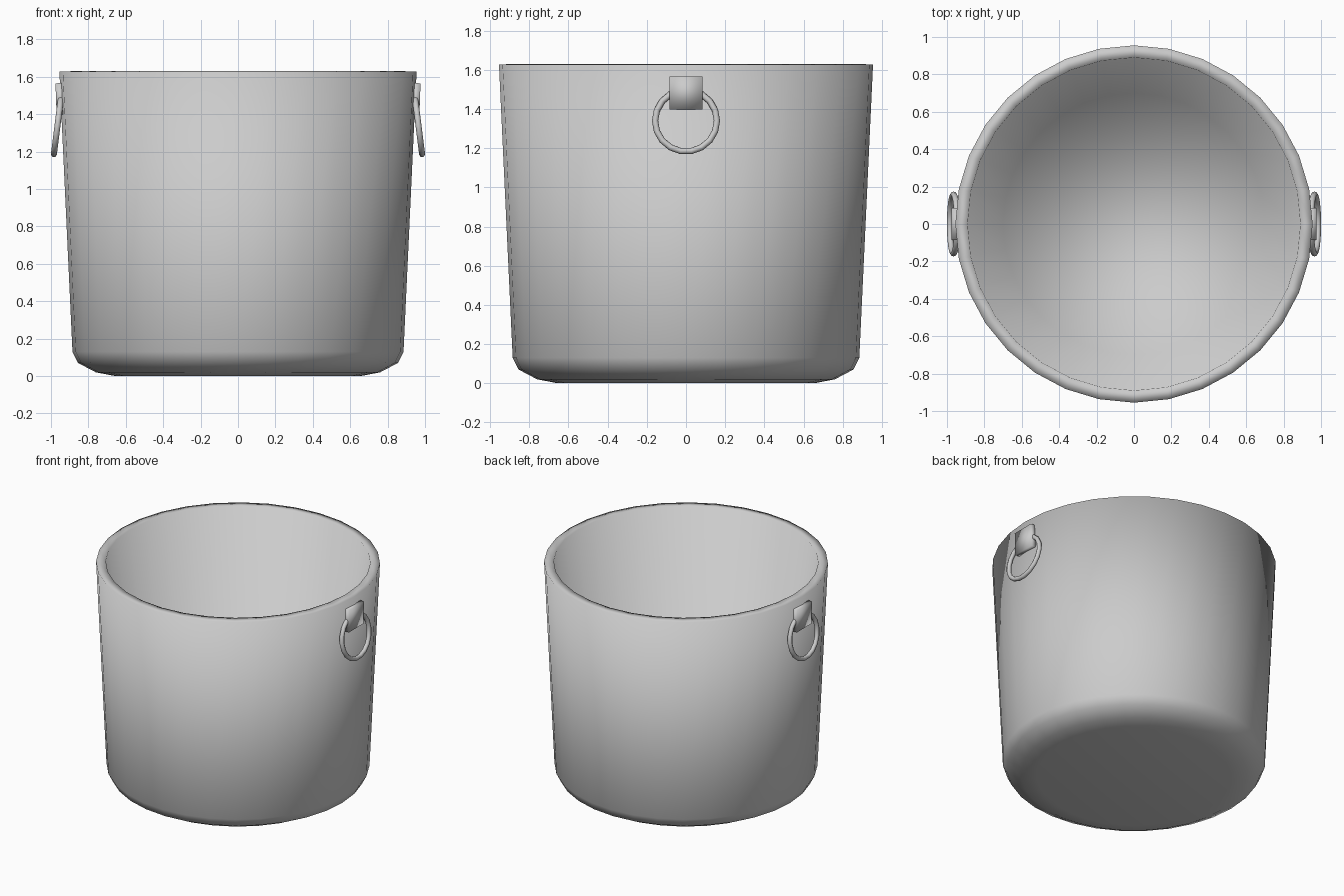
import bpy, bmesh, math
from mathutils import Matrix, Vector

if "Cube" in bpy.data.objects:
    bpy.data.objects.remove(bpy.data.objects["Cube"])


def add_object(name, bm):
    bmesh.ops.recalc_face_normals(bm, faces=bm.faces)
    mesh = bpy.data.meshes.new(name)
    bm.to_mesh(mesh)
    bm.free()
    obj = bpy.data.objects.new(name, mesh)
    bpy.context.collection.objects.link(obj)
    for p in mesh.polygons:
        p.use_smooth = True
    return obj


def lathe(name, profile, sides):
    bm = bmesh.new()
    rings = []
    for r, z in profile:
        rings.append([bm.verts.new((r * math.cos(2 * math.pi * i / sides),
                                    r * math.sin(2 * math.pi * i / sides), z))
                      for i in range(sides)])
    for a, b in zip(rings, rings[1:]):
        for i in range(sides):
            j = (i + 1) % sides
            bm.faces.new((a[i], a[j], b[j], b[i]))
    bm.faces.new(rings[0])
    bm.faces.new(rings[-1])
    return add_object(name, bm)


def torus(name, centre, major, minor, tilt, sides=18, tube=8):
    # ring lies in the YZ plane, then leans outward at the bottom
    bm = bmesh.new()
    grid = []
    for i in range(sides):
        a = 2 * math.pi * (i + 0.5) / sides
        row = []
        for k in range(tube):
            b = 2 * math.pi * k / tube
            r = major + minor * math.cos(b)
            row.append(bm.verts.new((minor * math.sin(b), r * math.sin(a), r * math.cos(a))))
        grid.append(row)
    for i in range(sides):
        for k in range(tube):
            n, m = (i + 1) % sides, (k + 1) % tube
            bm.faces.new((grid[i][k], grid[n][k], grid[n][m], grid[i][m]))
    bm.transform(Matrix.Translation(Vector(centre)) @ Matrix.Rotation(tilt, 4, 'Y'))
    return add_object(name, bm)


# Bucket shell: outside from base to rim, then inside down to the floor
lathe("bucket", [(0.655, 0.0), (0.76, 0.02), (0.855, 0.07), (0.885, 0.13),
                 (0.955, 1.627), (0.89, 1.63), (0.70, 0.10)], 32)

# Handle plates and hanging rings on both sides
for side, label in ((1, "right"), (-1, "left")):
    bm = bmesh.new()
    bmesh.ops.create_cube(bm, size=1)
    bm.transform(Matrix.Translation((side * 0.95, 0, 1.4825))
                 @ Matrix.Rotation(side * 0.035, 4, 'Y')
                 @ Matrix.Diagonal((0.046, 0.17, 0.167, 1)))
    add_object(label + "_handle_plate", bm)
    torus(label + "_ring", (side * 0.965, 0, 1.34), 0.158, 0.016, -side * 0.125)
